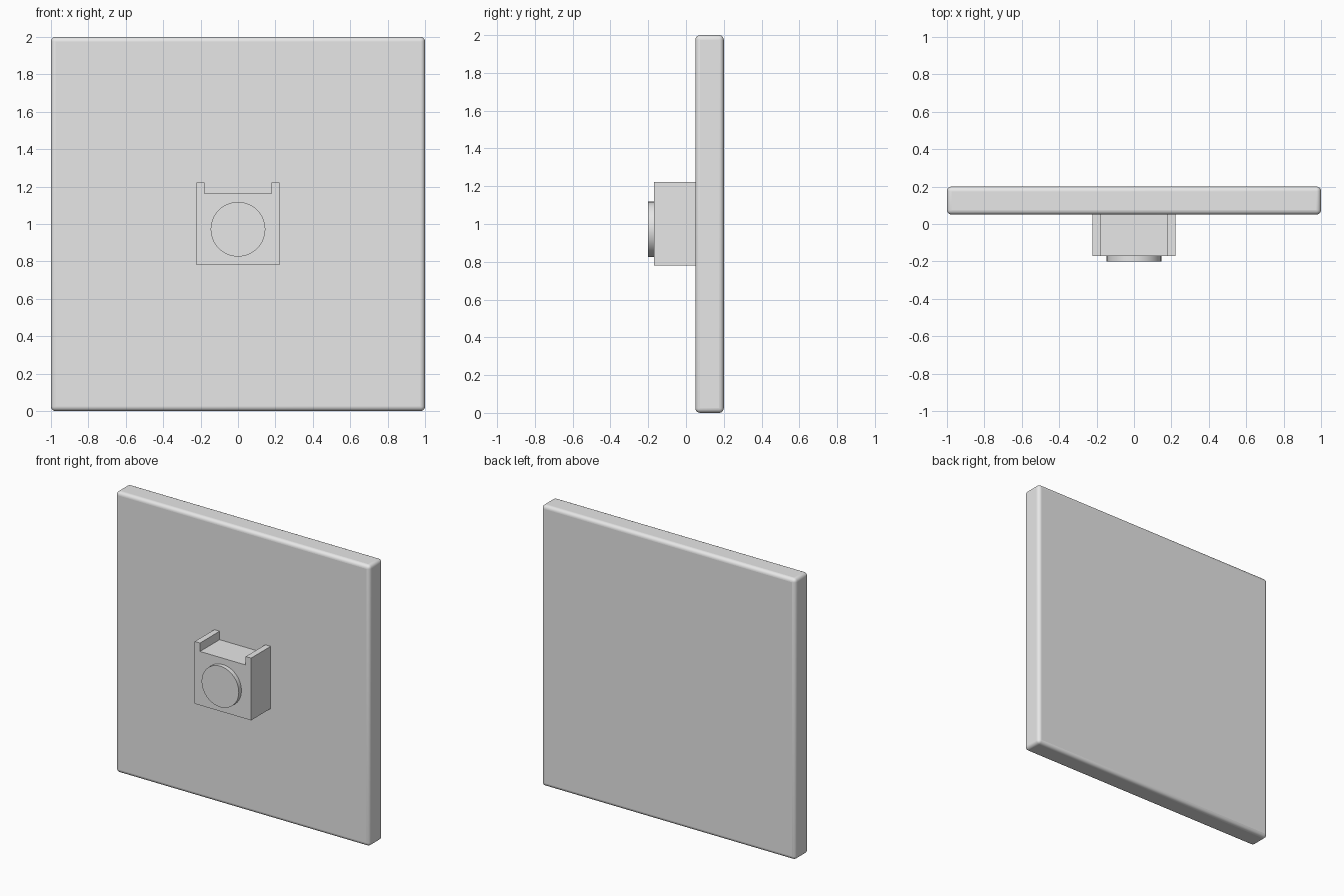
import bpy
import bmesh
import math

cube = bpy.data.objects.get("Cube")
if cube:
    bpy.data.objects.remove(cube, do_unlink=True)

grey = bpy.data.materials.new("light grey")
grey.use_nodes = True
colour = (0.8, 0.8, 0.8, 1)
grey.diffuse_color = colour
grey.node_tree.nodes["Principled BSDF"].inputs["Base Color"].default_value = colour


def extrude_profile(name, points, front, back):
    """Extrude an (x, z) outline along y from front to back."""
    bm = bmesh.new()
    face = bm.faces.new([bm.verts.new((x, front, z)) for x, z in points])
    moved = bmesh.ops.extrude_face_region(bm, geom=[face])["geom"]
    verts = [v for v in moved if isinstance(v, bmesh.types.BMVert)]
    bmesh.ops.translate(bm, verts=verts, vec=(0, back - front, 0))
    bmesh.ops.recalc_face_normals(bm, faces=bm.faces)
    mesh = bpy.data.meshes.new(name)
    bm.to_mesh(mesh)
    bm.free()
    mesh.materials.append(grey)
    obj = bpy.data.objects.new(name, mesh)
    bpy.context.collection.objects.link(obj)
    return obj


def smooth(obj):
    bpy.ops.object.select_all(action="DESELECT")
    obj.select_set(True)
    bpy.context.view_layer.objects.active = obj
    bpy.ops.object.shade_smooth_by_angle(angle=math.radians(40))


# Square wall panel with rounded edges
panel = extrude_profile("wall_panel", [(-1, 0), (1, 0), (1, 2), (-1, 2)], 0.05, 0.2)
bevel = panel.modifiers.new("rounded_edges", "BEVEL")
bevel.width = 0.025
bevel.segments = 5
smooth(panel)

# Mounting block with a shallow notch between two top rails
half = [(0.222, 0.78), (0.222, 1.223), (0.18, 1.223), (0.18, 1.163)]
outline = half + [(-x, z) for x, z in reversed(half)]
extrude_profile("mounting_block", outline, -0.17, 0.05)

# Round button on the front of the block
bpy.ops.mesh.primitive_cylinder_add(
    vertices=64, radius=0.146, depth=0.03,
    location=(0, -0.185, 0.972), rotation=(math.pi / 2, 0, 0))
button = bpy.context.object
button.name = "round_button"
button.data.materials.append(grey)
smooth(button)
